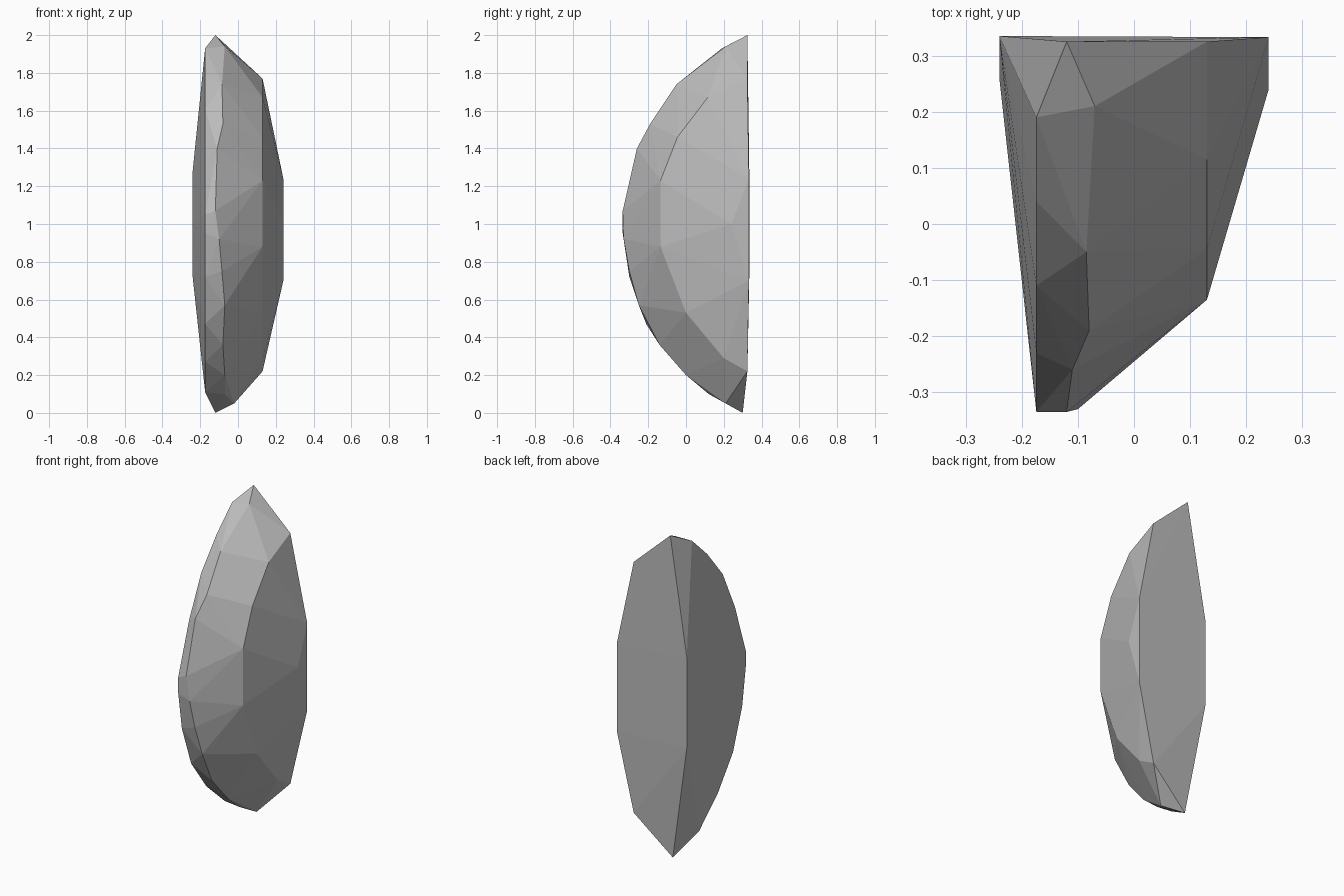
import bpy
import bmesh

cube = bpy.data.objects.get("Cube")
if cube:
    bpy.data.objects.remove(cube)

# One plain grey stone colour
stone = bpy.data.materials.new("stone_grey")
stone.use_nodes = True
grey = (0.5, 0.5, 0.5, 1)
stone.diffuse_color = grey
stone.node_tree.nodes["Principled BSDF"].inputs["Base Color"].default_value = grey

# Left ridge: y, z along one x
left_ridge = [(-0.174, y, z) for y, z in (
    (0.19, 1.93), (0.04, 1.79), (-0.11, 1.61), (-0.23, 1.36), (-0.335, 1.05),
    (-0.335, 0.95), (-0.30, 0.72), (-0.21, 0.47), (-0.06, 0.27), (0.12, 0.11))]

# Wavering front ridge: x, y, z
front_ridge = [
    (-0.07, 0.21, 1.94), (-0.08, 0.05, 1.81), (-0.085, -0.05, 1.74),
    (-0.08, -0.19, 1.53), (-0.11, -0.26, 1.4), (-0.12, -0.335, 1.07),
    (-0.10, -0.33, 0.92), (-0.085, -0.30, 0.75), (-0.07, -0.25, 0.57),
    (-0.08, -0.14, 0.36), (-0.07, 0.0, 0.20), (-0.07, 0.12, 0.1), (-0.02, 0.21, 0.05)]

# Right ridge: arc at the edge of the broad right face
right_ridge = [(0.13, y, z) for y, z in (
    (0.325, 1.77), (0.115, 1.67), (-0.045, 1.46), (-0.135, 1.23),
    (-0.135, 0.88), (0.0, 0.53), (0.2, 0.29), (0.325, 0.22))]

# Flat back outline and the narrow bands on each side of it
back = [(-0.12, 0.325, 2.0), (-0.24, 0.335, 1.28), (-0.24, 0.335, 0.72),
        (-0.12, 0.30, 0.0), (0.24, 0.333, 1.24), (0.24, 0.333, 0.70),
        (-0.24, 0.26, 1.0), (0.24, 0.24, 1.0)]

# Faceted shard wrapped around the ridges
bm = bmesh.new()
for point in left_ridge + front_ridge + right_ridge + back:
    bm.verts.new(point)
hull = bmesh.ops.convex_hull(bm, input=bm.verts)
loose = {v for v in hull["geom_interior"] + hull["geom_unused"]
         if isinstance(v, bmesh.types.BMVert)}
bmesh.ops.delete(bm, geom=list(loose), context="VERTS")
bmesh.ops.recalc_face_normals(bm, faces=bm.faces)

mesh = bpy.data.meshes.new("stone_shard")
bm.to_mesh(mesh)
bm.free()
mesh.materials.append(stone)
shard = bpy.data.objects.new("stone_shard", mesh)
bpy.context.collection.objects.link(shard)
